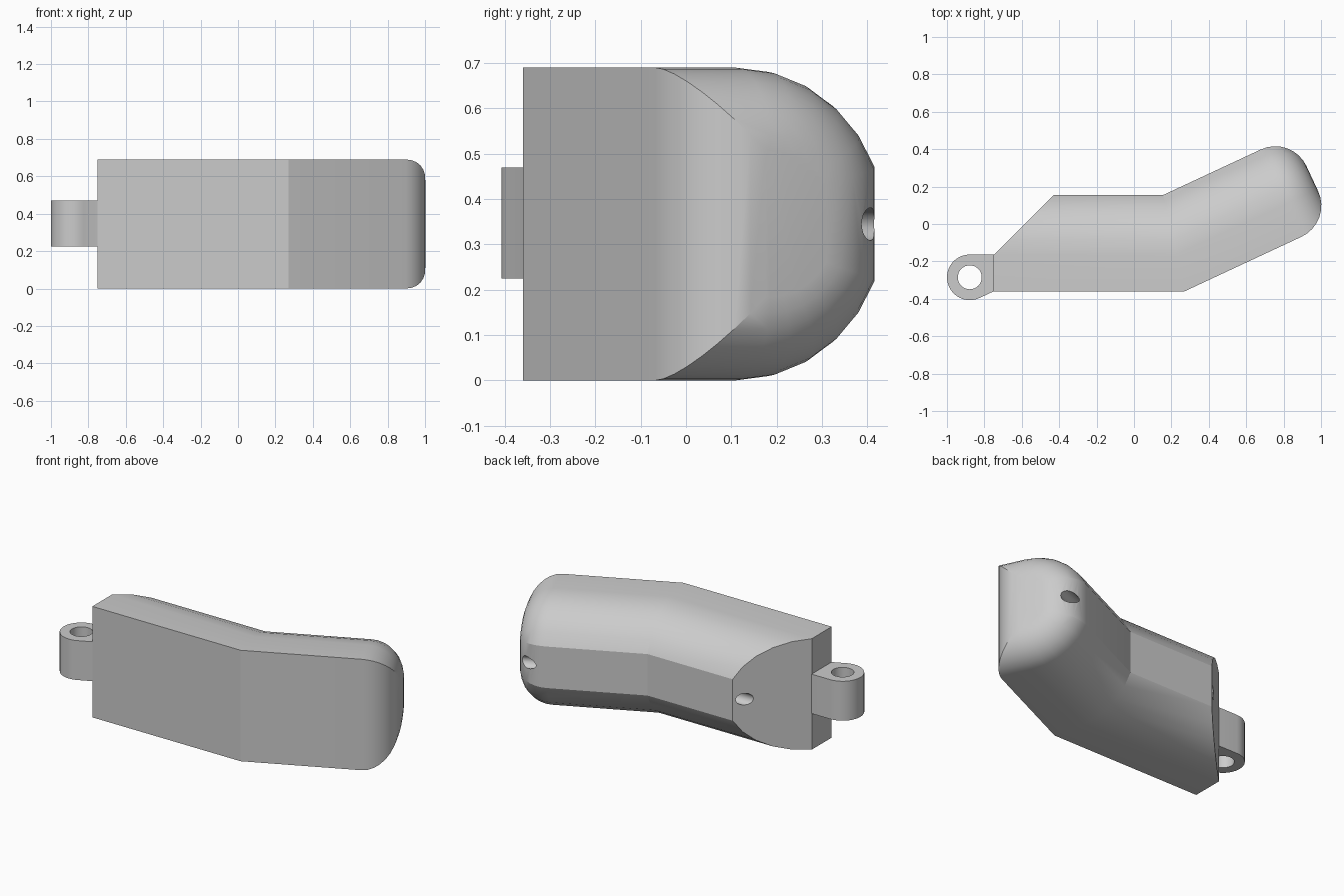
import bpy, bmesh
from math import sin, cos, tan, asin, pi, radians

if "Cube" in bpy.data.objects:
    bpy.data.objects.remove(bpy.data.objects["Cube"])

BEND = radians(25)            # angle between the two body sections
HALF, DEPTH, FLAT = 0.345, 0.515, 0.195   # D section: half height, depth, straight side
FRONT, ELBOW, LEFT = -0.36, 0.27, -0.75   # front face y, bend x, left end x
FILLET, REACH = 0.184, 0.69   # end rounding, length before rounding
HOLE_N, HOLE_R = 0.467, 0.036  # channel depth position and radius


def d_section(inset):
    """D outline as (n, z), n measured back from the front face."""
    radius = HALF - inset
    top = asin((DEPTH - FLAT - inset) / radius)
    arc = [(FLAT + radius * sin(top * i / 5), radius * cos(top * i / 5)) for i in range(6)]
    half = [(inset, radius)] + arc
    return [(n, HALF + z) for n, z in half] + [(n, HALF - z) for n, z in reversed(half)]


def circle(n, z, r, count=24):
    return [(n + r * cos(2 * pi * i / count), z + r * sin(2 * pi * i / count)) for i in range(count)]


def straight(x_of_n, outline):
    return [(x_of_n(n), FRONT + n, z) for n, z in outline]


def mitre(outline):
    return straight(lambda n: ELBOW - n * tan(BEND / 2), outline)


def angled(s, outline):
    return [(ELBOW + s * cos(BEND) - n * sin(BEND),
             FRONT + s * sin(BEND) + n * cos(BEND), z) for n, z in outline]


def loft(name, rings, split_start=False):
    bm = bmesh.new()
    loops = [[bm.verts.new(p) for p in ring] for ring in rings]
    for a, b in zip(loops, loops[1:]):
        for i in range(len(a)):
            j = (i + 1) % len(a)
            bm.faces.new((a[i], a[j], b[j], b[i]))
    first = loops[0]
    if split_start:           # upright strip plus slanted face
        bm.faces.new((first[0], first[1], first[-2], first[-1]))
        bm.faces.new(first[1:-1])
    else:
        bm.faces.new(first)
    bm.faces.new(loops[-1])
    bmesh.ops.recalc_face_normals(bm, faces=bm.faces)
    mesh = bpy.data.meshes.new(name)
    bm.to_mesh(mesh)
    bm.free()
    obj = bpy.data.objects.new(name, mesh)
    bpy.context.collection.objects.link(obj)
    return obj


def drill(obj, cutter):
    cutter.hide_render = True
    mod = obj.modifiers.new("hole", 'BOOLEAN')
    mod.operation, mod.solver, mod.object = 'DIFFERENCE', 'EXACT', cutter
    bpy.ops.object.select_all(action='DESELECT')
    bpy.context.view_layer.objects.active = obj
    obj.select_set(True)
    bpy.ops.object.modifier_apply(modifier=mod.name)
    bpy.data.objects.remove(cutter)
    bpy.ops.object.shade_smooth_by_angle(angle=radians(20))


# Bent D-shaped body with a slanted left end and a rounded right end
full = d_section(0)
rings = [straight(lambda n: LEFT + max(0, n - FLAT), full), mitre(full)]
for i in range(9):
    a = pi / 2 * i / 8
    rings.append(angled(REACH + FILLET * sin(a), d_section(FILLET * (1 - cos(a)))))
body = loft("body", rings, split_start=True)

# Channel running through both sections just under the back
bore = circle(HOLE_N, HALF, HOLE_R)
drill(body, loft("channel_cutter", [straight(lambda n: -0.9, bore), mitre(bore), angled(1.1, bore)]))

# Hinge eye on the left end
cx, cy, r = -0.878, -0.285, 0.122
profile = [(cx + r * cos(radians(t)), cy + r * sin(radians(t)))
           for t in (90 + 205 * i / 20 for i in range(21))]
profile += [(LEFT, FRONT), (-0.73, -0.355), (-0.73, cy + r)]
eye = loft("hinge_eye", [[(x, y, z) for x, y in profile] for z in (0.225, 0.47)])
pin = circle(cx, cy, 0.064, 32)
drill(eye, loft("pin_cutter", [[(x, y, z) for x, y in pin] for z in (0.1, 0.6)]))
